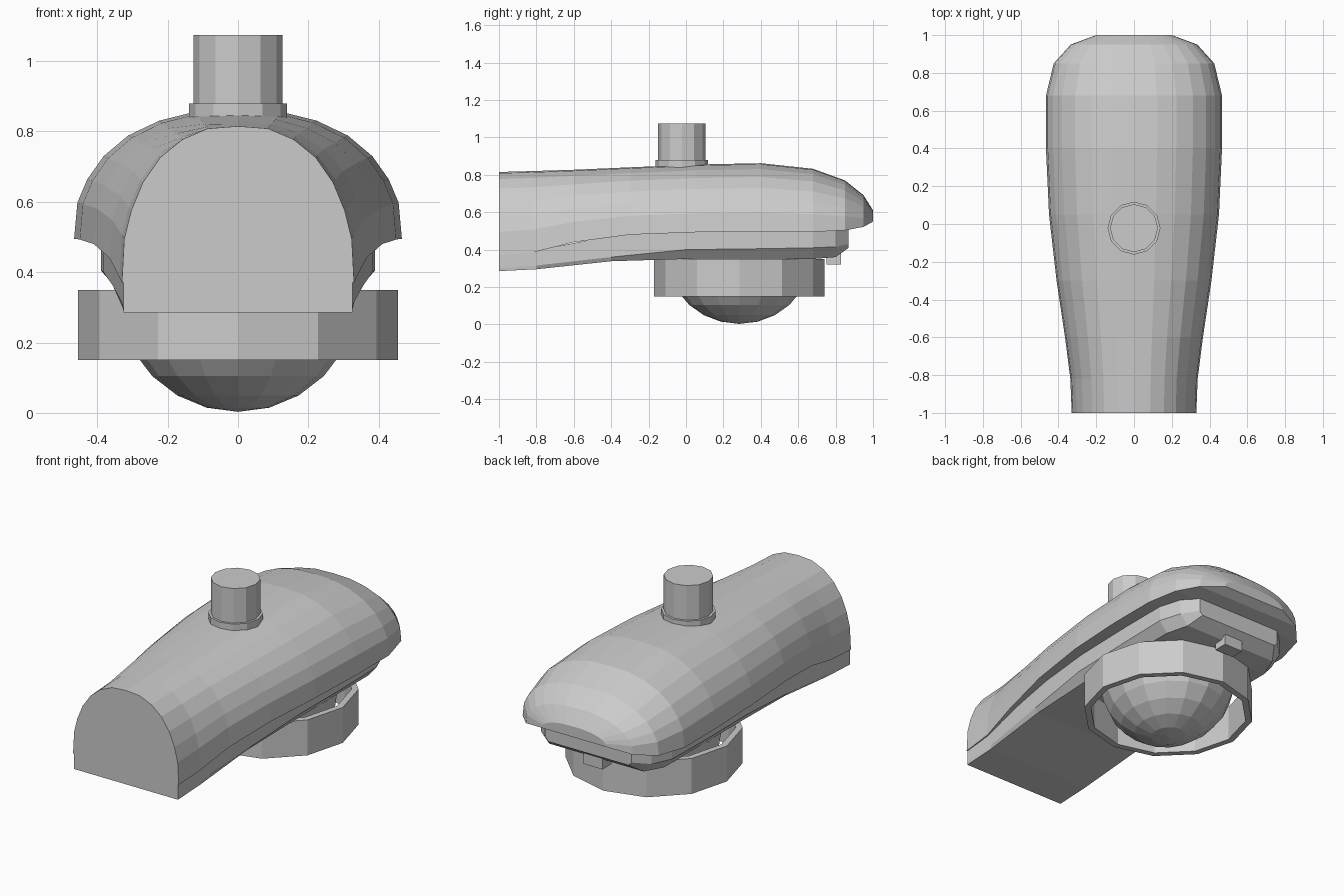
import bpy, bmesh, math

if "Cube" in bpy.data.objects:
    bpy.data.objects.remove(bpy.data.objects["Cube"])

grey = bpy.data.materials.new("light grey")
grey.diffuse_color = (0.6, 0.6, 0.6, 1)
grey.use_nodes = True
grey.node_tree.nodes["Principled BSDF"].inputs["Base Color"].default_value = grey.diffuse_color


def finish(name, bm):
    bmesh.ops.recalc_face_normals(bm, faces=bm.faces)
    me = bpy.data.meshes.new(name)
    bm.to_mesh(me)
    bm.free()
    ob = bpy.data.objects.new(name, me)
    me.materials.append(grey)
    bpy.context.collection.objects.link(ob)
    return ob


def loft(name, sections):
    """Skin closed sections of equal point count and cap both ends."""
    bm = bmesh.new()
    rings = [[bm.verts.new(p) for p in s] for s in sections]
    n = len(rings[0])
    for a, b in zip(rings, rings[1:]):
        for i in range(n):
            j = (i + 1) % n
            bm.faces.new((a[i], a[j], b[j], b[i]))
    bm.faces.new(rings[0])
    bm.faces.new(rings[-1])
    return finish(name, bm)


def lathe(name, profile, y, sides, sy=1.0, closed=False):
    """Revolve (radius, z) points around a vertical axis at y."""
    bm = bmesh.new()
    rings = []
    for r, z in profile:
        if r == 0:
            rings.append([bm.verts.new((0, y, z))] * sides)
        else:
            angles = [2 * math.pi * k / sides for k in range(sides)]
            rings.append([bm.verts.new((r * math.cos(a), y + sy * r * math.sin(a), z))
                          for a in angles])
    pairs = list(zip(rings, rings[1:])) + ([(rings[-1], rings[0])] if closed else [])
    for a, b in pairs:
        for i in range(sides):
            j = (i + 1) % sides
            bm.faces.new(list(dict.fromkeys((a[i], a[j], b[j], b[i]))))
    return finish(name, bm)


def mirrored(half):
    """Complete a half outline that ends on the centre line."""
    return half + [(-x, z) for x, z in reversed(half) if x > 0]


# Hood: arched section scaled along the length (y, half width, bottom, top)
arch = mirrored([(1, 0), (.98, .28), (.92, .46), (.82, .64), (.67, .8),
                 (.48, .915), (.26, .985), (0, 1)])
hood = [(-1, .33, .37, .815), (-.82, .337, .385, .82), (-.6, .365, .44, .827),
        (-.3, .41, .48, .84), (.05, .45, .493, .855), (.4, .466, .495, .862),
        (.68, .466, .495, .832), (.85, .425, .503, .77), (.95, .335, .522, .69),
        (1, .2, .55, .61)]
loft("hood", [[(x * w, y, b + h * (t - b)) for x, h in arch] for y, w, b, t in hood])

# Lower body: tray with chamfered lower edges
# (y, half width, chamfer width, top, chamfer height, bottom)
tray = [(-1, .325, 0, .38, .30, .285), (-.8, .33, .004, .395, .315, .295),
        (-.4, .355, .02, .475, .36, .338), (0, .382, .04, .50, .40, .35),
        (.4, .39, .05, .50, .405, .35), (.68, .39, .05, .50, .41, .35),
        (.8, .345, .05, .505, .415, .36), (.87, .27, .02, .51, .43, .41)]
loft("lower_body", [[(w, y, t), (w, y, c), (w - d, y, b),
                     (d - w, y, b), (-w, y, c), (-w, y, t)]
                    for y, w, d, t, c, b in tray])

# Lamp ring: hollow collar round the lens
lathe("lamp_ring", [(.455, .15), (.455, .35), (.42, .35), (.42, .15)], .285, 12, closed=True)

# Lens: lower half of a ball
lens = [(.345 * math.cos(a), .35 - .347 * math.sin(a))
        for a in [math.radians(15 * k) for k in range(6)]] + [(0, .003)]
lathe("lens", lens, .285, 16, sy=1.1)

# Sensor stem and its collar
lathe("stem_collar", [(0, .82), (.14, .82), (.14, .88), (0, .88)], -.022, 12)
lathe("stem", [(0, .85), (.127, .85), (.127, 1.075), (0, 1.075)], -.022, 12)

# Latch under the rear end
loft("latch", [[(x, y, z) for x, z in ((-.06, .32), (.06, .32), (.06, .42), (-.06, .42))]
               for y in (.75, .83)])
